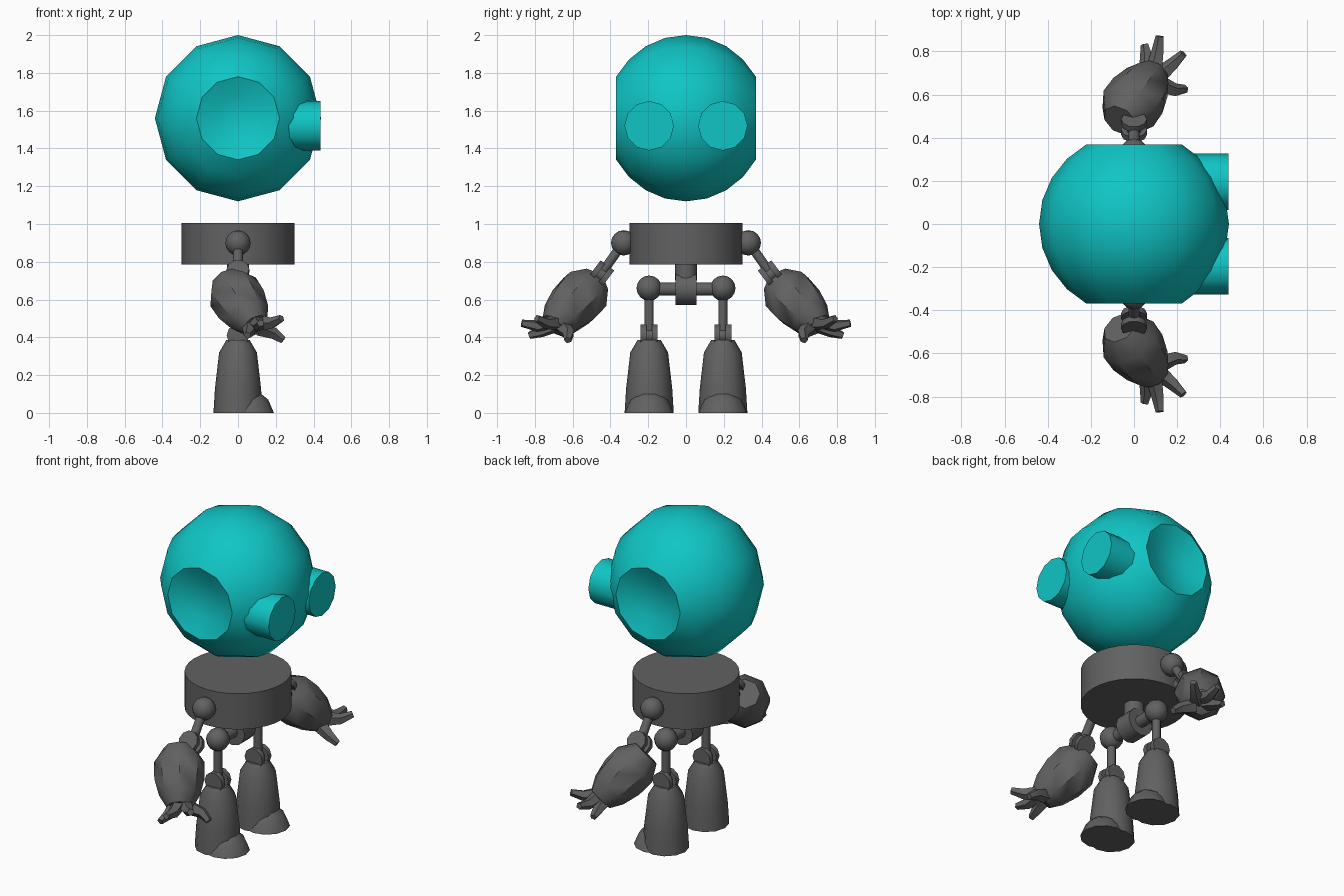
import bpy, bmesh, math
from mathutils import Vector

cube = bpy.data.objects.get("Cube")
if cube:
    bpy.data.objects.remove(cube)


def material(name, rgb):
    m = bpy.data.materials.new(name)
    m.use_nodes = True
    m.diffuse_color = (*rgb, 1)
    m.node_tree.nodes["Principled BSDF"].inputs["Base Color"].default_value = (*rgb, 1)
    return m


TEAL = material("teal", (0.005, 0.56, 0.56))
GREY = material("dark_grey", (0.12, 0.12, 0.12))


def build(name, rings, sides, mat, mirror):
    """Skin a list of (centre, direction, radius) rings into one closed part."""
    bm = bmesh.new()
    loops = []
    for centre, direction, r in rings:
        q = direction.to_track_quat('Z', 'Y')
        turns = [2 * math.pi * i / sides for i in range(sides)]
        loops.append([bm.verts.new(centre + q @ Vector((r * math.cos(a), r * math.sin(a), 0)))
                      for a in turns])
    for a, b in zip(loops, loops[1:]):
        for i in range(sides):
            j = (i + 1) % sides
            bm.faces.new((a[i], a[j], b[j], b[i]))
    for end, centre_ring in ((loops[0], rings[0]), (loops[-1], rings[-1])):
        if centre_ring[2] > 0:
            bm.faces.new(end)
    bmesh.ops.remove_doubles(bm, verts=bm.verts, dist=0.0005)
    bmesh.ops.recalc_face_normals(bm, faces=bm.faces)
    mesh = bpy.data.meshes.new(name)
    bm.to_mesh(mesh)
    bm.free()
    mesh.materials.append(mat)
    ob = bpy.data.objects.new(name, mesh)
    bpy.context.collection.objects.link(ob)
    bpy.ops.object.select_all(action='DESELECT')
    ob.select_set(True)
    bpy.context.view_layer.objects.active = ob
    bpy.ops.object.shade_smooth_by_angle(angle=math.radians(40))
    if mirror:
        mod = ob.modifiers.new("mirror", 'MIRROR')
        mod.use_axis = (False, True, False)
    return ob


def lathe(name, base, axis, profile, sides=12, mat=GREY, mirror=True):
    """Turn a (radius, height) profile about an axis."""
    base, axis = Vector(base), Vector(axis).normalized()
    return build(name, [(base + axis * h, axis, r) for r, h in profile], sides, mat, mirror)


def rod(name, start, end, r, sides=10, mirror=True):
    d = Vector(end) - Vector(start)
    return lathe(name, start, d, [(r, 0), (r, d.length)], sides, GREY, mirror)


def ball(name, centre, r):
    arc = [math.pi * i / 8 for i in range(9)]
    return lathe(name, centre, (0, 0, 1), [(r * math.sin(a), -r * math.cos(a)) for a in arc])


def finger(name, points, radii):
    pts = [Vector(p) for p in points]
    rings = []
    for i, (p, r) in enumerate(zip(pts, radii)):
        d = pts[min(i + 1, len(pts) - 1)] - pts[max(i - 1, 0)]
        rings.append((p, d, r))
    return build(name, rings, 5, GREY, True)


def hinge(name, centre, axis, r):
    """Two outer cheeks with a narrower pin between them."""
    lathe(name, centre, axis, [(r, -0.045), (r, -0.015), (r * 0.6, -0.015),
                               (r * 0.6, 0.015), (r, 0.015), (r, 0.045)], 10)


# Head: a ball turned on the side-to-side axis, with a dished ear at each end
R = 0.44
half = [(R * math.cos(math.radians(a)), 0.97 * R * math.sin(math.radians(a)))
        for a in range(0, 61, 15)] + [(0.114, 0.325), (0, 0.31)]
profile = [(r, -h) for r, h in reversed(half[1:])] + half
lathe("head", (0, 0, 1.56), (0, 1, 0), profile, 12, TEAL, False)

# Eyes
lathe("eyes", (0.22, 0.195, 1.52), (1, 0, 0), [(0.131, 0), (0.131, 0.217)], 12, TEAL)

# Body drum, waist and hips
rod("body", (0, 0, 0.785), (0, 0, 1.005), 0.298, 32, False)
rod("waist", (0, 0, 0.70), (0, 0, 0.80), 0.058, 12, False)
rod("hip_hub", (0, -0.056, 0.655), (0, 0.056, 0.655), 0.084, 12, False)
rod("hip_bar", (0, -0.2, 0.655), (0, 0.2, 0.655), 0.036, 10, False)

# Legs
ball("hip_joints", (0, 0.195, 0.66), 0.067)
rod("thighs", (0, 0.195, 0.40), (0, 0.195, 0.65), 0.025)
hinge("knees", (0, 0.195, 0.41), (0, 1, 0), 0.06)
lathe("boots", (0, 0.195, 0), (0, 0, 1),
      [(0.13, 0), (0.122, 0.13), (0.1, 0.32), (0.062, 0.385)])
lathe("toes", (0.06, 0.195, 0), (0, 0, 1), [(0.13, 0), (0.1, 0.07), (0.045, 0.115), (0, 0.125)])

# Arms
ball("shoulders", (0, 0.33, 0.9), 0.067)
rod("upper_arms", (0, 0.34, 0.89), (0, 0.46, 0.72), 0.026)
hinge("elbows", (0, 0.45, 0.735), (0, 0.8, 0.6), 0.06)
lathe("forearms", (-0.065, 0.48, 0.70), (0.165, 0.23, -0.25),
      [(0.085, 0), (0.142, 0.09), (0.14, 0.19), (0.115, 0.29), (0.075, 0.36), (0, 0.375)], 8)

# Hands: three fingers and a thumb
sizes = (0.045, 0.032, 0.02)
finger("long_fingers", [(0.09, 0.69, 0.49), (0.11, 0.79, 0.46), (0.12, 0.87, 0.475)], sizes)
finger("front_fingers", [(0.11, 0.68, 0.48), (0.18, 0.74, 0.475), (0.23, 0.79, 0.50)], sizes)
finger("rear_fingers", [(0.06, 0.69, 0.47), (0.06, 0.77, 0.43), (0.05, 0.83, 0.41)], sizes)
finger("thumbs", [(0.11, 0.65, 0.45), (0.19, 0.62, 0.42), (0.24, 0.625, 0.385)], sizes)
